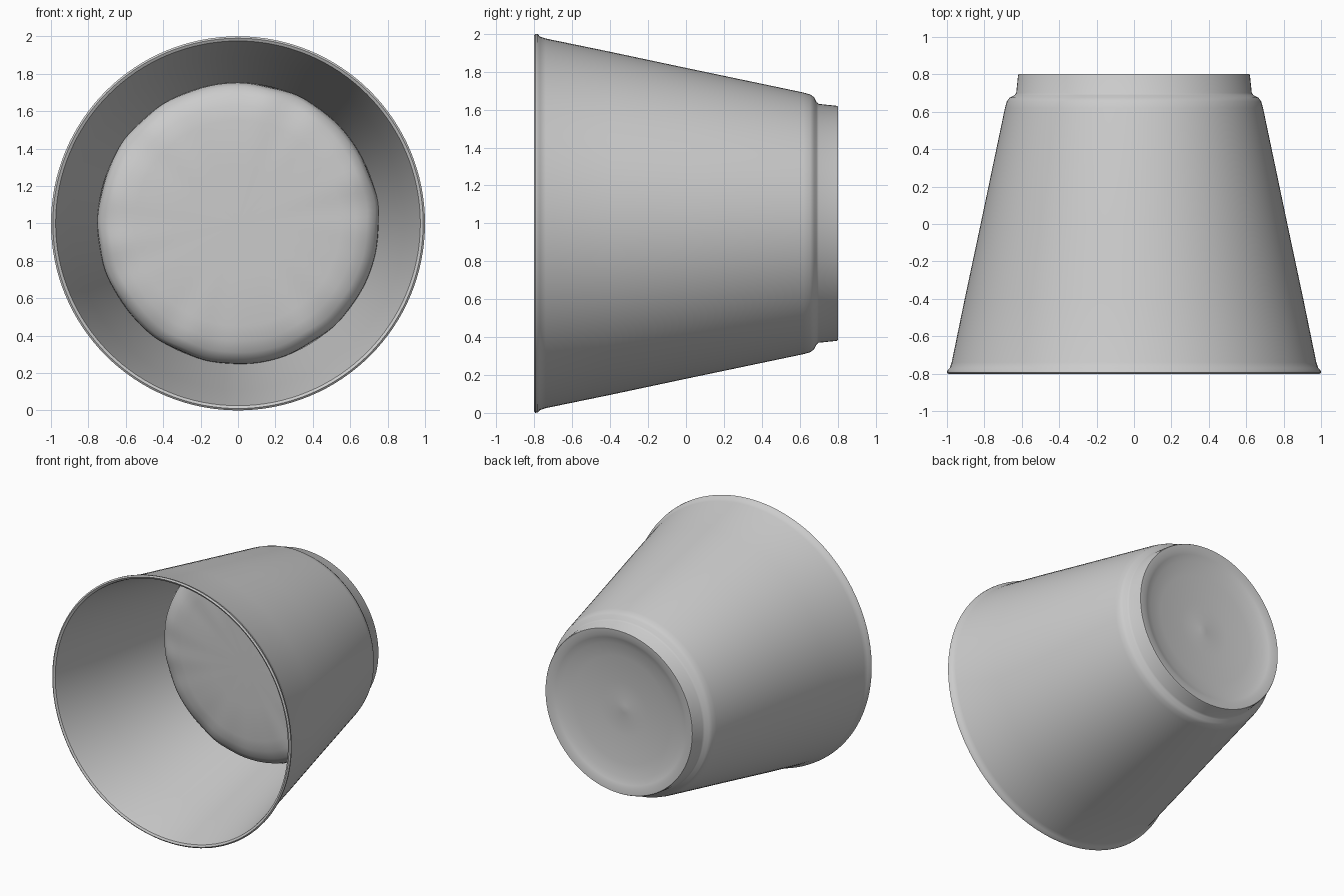
import bpy, bmesh, math, random

if "Cube" in bpy.data.objects:
    bpy.data.objects.remove(bpy.data.objects["Cube"])

random.seed(4)
SEG = 128


def lathe(name, profile, wobble=None):
    """Spin (radius, y) points around the cup's horizontal axis at z = 1."""
    bm = bmesh.new()
    rings = []
    for i, (r, y) in enumerate(profile):
        if r == 0:
            rings.append([bm.verts.new((0, y, 1))])
            continue
        ring = []
        for k in range(SEG):
            a = 2 * math.pi * k / SEG
            dr, dy = wobble(i, a) if wobble else (0, 0)
            ring.append(bm.verts.new(((r + dr) * math.cos(a), y + dy,
                                      1 + (r + dr) * math.sin(a))))
        rings.append(ring)
    for a, b in zip(rings, rings[1:]):
        for k in range(SEG):
            n = (k + 1) % SEG
            if len(a) == 1:
                bm.faces.new((a[0], b[k], b[n]))
            elif len(b) == 1:
                bm.faces.new((a[k], b[0], a[n]))
            else:
                bm.faces.new((a[k], b[k], b[n], a[n]))
    bmesh.ops.recalc_face_normals(bm, faces=bm.faces)
    me = bpy.data.meshes.new(name)
    bm.to_mesh(me)
    bm.free()
    ob = bpy.data.objects.new(name, me)
    bpy.context.collection.objects.link(ob)
    bpy.ops.object.select_all(action='DESELECT')
    bpy.context.view_layer.objects.active = ob
    ob.select_set(True)
    bpy.ops.object.shade_smooth_by_angle(angle=math.radians(40))
    return ob


# Cup: dished base, foot, rounded shoulder, tapered wall, rim bead, inner wall
lathe("cup_shell", [
    (0, 0.745), (0.03, 0.74), (0.2, 0.745), (0.4, 0.76), (0.5, 0.775),
    (0.545, 0.79), (0.57, 0.8), (0.615, 0.803),
    (0.62, 0.795), (0.63, 0.70), (0.64, 0.688), (0.665, 0.676),
    (0.68, 0.655), (0.69, 0.62), (0.82, 0.0), (0.905, -0.4),
    (0.975, -0.74), (0.985, -0.77), (0.998, -0.782), (1.0, -0.795),
    (0.99, -0.803), (0.975, -0.795), (0.968, -0.77),
    (0.89, -0.4), (0.805, 0.0), (0.75, 0.26)])

# Contents: shallow dome filling the cup, with an uneven edge
waves = [(n, random.uniform(0, 6.28), random.uniform(0.3, 1)) for n in (3, 5, 8, 13, 19)]
amount = [0.008, 0.012, 0.016, 0.012, 0.006, 0.002, 0, 0]


def ragged(i, a):
    w = sum(s * math.sin(n * a + p) for n, p, s in waves) / 2
    return amount[i] * w * 0.5, amount[i] * w


lathe("contents", [
    (0.752, 0.26), (0.75, 0.21), (0.732, 0.165), (0.69, 0.135),
    (0.63, 0.115), (0.55, 0.105), (0.3, 0.10), (0, 0.10)], ragged)
